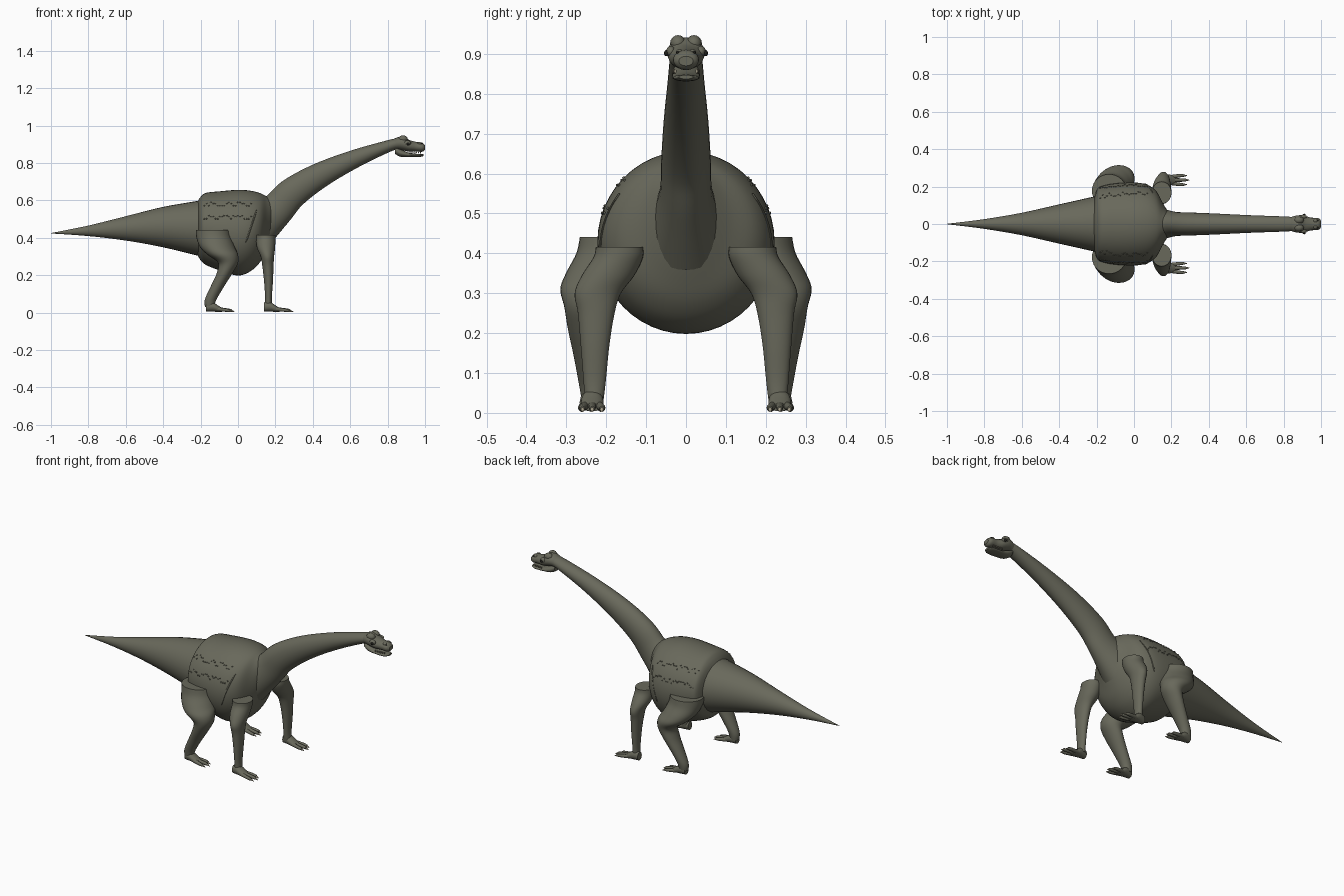
import bpy, bmesh, math, random
from mathutils import Vector

if "Cube" in bpy.data.objects:
    bpy.data.objects.remove(bpy.data.objects["Cube"])
random.seed(4)


def material(name, rgb):
    m = bpy.data.materials.new(name)
    m.use_nodes = True
    m.diffuse_color = (*rgb, 1)
    m.node_tree.nodes["Principled BSDF"].inputs["Base Color"].default_value = (*rgb, 1)
    return m


SKIN = material("olive skin", (0.14, 0.14, 0.105))
CLAW = material("pale claw", (0.42, 0.38, 0.28))
DARK = material("dark eye", (0.015, 0.015, 0.012))


def finish(bm, name, mat, angle=40):
    bmesh.ops.recalc_face_normals(bm, faces=bm.faces)
    mesh = bpy.data.meshes.new(name)
    bm.to_mesh(mesh)
    bm.free()
    mesh.materials.append(mat)
    ob = bpy.data.objects.new(name, mesh)
    bpy.context.collection.objects.link(ob)
    bpy.ops.object.select_all(action='DESELECT')
    ob.select_set(True)
    bpy.context.view_layer.objects.active = ob
    bpy.ops.object.shade_smooth_by_angle(angle=math.radians(angle))
    return ob


def smooth_rows(rows, steps):
    """Catmull-Rom interpolation of the section rows."""
    out = []
    for i in range(len(rows) - 1):
        a, b, c, d = (rows[min(max(i + k, 0), len(rows) - 1)] for k in (-1, 0, 1, 2))
        for s in range(steps):
            t = s / steps
            out.append([0.5 * (2 * q + (r - p) * t + (2 * p - 5 * q + 4 * r - w) * t * t
                               + (3 * q - p - 3 * r + w) * t ** 3)
                        for p, q, r, w in zip(a, b, c, d)])
    return out + [list(rows[-1])]


def loft(name, rows, up=None, mat=SKIN, sides=32, steps=5):
    """Skin elliptical sections (x, y, z, half width in y, half height along up)."""
    rows = smooth_rows(rows, steps)
    bm = bmesh.new()
    rings = []
    for i, (x, y, z, w, h) in enumerate(rows):
        if up:
            u = Vector(up)
        else:
            p, q = rows[max(i - 1, 0)], rows[min(i + 1, len(rows) - 1)]
            u = Vector((p[2] - q[2], 0, q[0] - p[0])).normalized()
        ring = []
        for k in range(sides):
            a = math.tau * k / sides
            co = Vector((x, y, z)) + Vector((0, w, 0)) * math.cos(a) + u * h * math.sin(a)
            ring.append(bm.verts.new(co))
        rings.append(ring)
    for r, s in zip(rings, rings[1:]):
        for k in range(sides):
            n = (k + 1) % sides
            bm.faces.new((r[k], r[n], s[n], s[k]))
    bm.faces.new(rings[0])
    bm.faces.new(rings[-1])
    return finish(bm, name, mat)


def balls(name, spots, mat):
    """Small ellipsoids, one per (centre, radii)."""
    bm = bmesh.new()
    for centre, radii in spots:
        made = bmesh.ops.create_uvsphere(bm, u_segments=12, v_segments=8, radius=1)["verts"]
        bmesh.ops.scale(bm, vec=radii, verts=made)
        bmesh.ops.translate(bm, vec=centre, verts=made)
    return finish(bm, name, mat, 60)


Z, X = (0, 0, 1), (1, 0, 0)

# Trunk, tail and neck
TRUNK = [(-.215, 0, .45, .13, .145), (-.198, 0, .449, .185, .172), (-.17, 0, .447, .203, .193),
         (-.1, 0, .437, .217, .211), (0, 0, .427, .222, .229), (.07, 0, .437, .21, .214),
         (.12, 0, .455, .175, .183), (.155, 0, .48, .11, .14), (.185, 0, .51, .062, .095)]
loft("body", TRUNK, Z, sides=48)
loft("tail", [(-.12, 0, .45, .17, .17), (-.2, 0, .45, .15, .15), (-.4, 0, .457, .105, .108),
              (-.6, 0, .45, .06, .065), (-.8, 0, .437, .026, .028), (-1, 0, .424, .001, .001)], Z)
loft("neck", [(.09, 0, .45, .1, .12), (.205, 0, .548, .067, .092), (.29, 0, .638, .062, .083),
              (.435, 0, .732, .056, .068), (.62, 0, .82, .047, .049), (.81, 0, .892, .04, .031),
              (.87, 0, .905, .035, .03)])

# Head, jaw and facial bumps
loft("head", [(.82, 0, .895, .03, .026), (.855, 0, .905, .042, .033), (.885, 0, .903, .047, .037),
              (.915, 0, .892, .043, .031), (.95, 0, .887, .033, .026), (.985, 0, .884, .031, .024),
              (1, 0, .882, .018, .012)], Z)
loft("lower_jaw", [(.84, 0, .868, .026, .02), (.87, 0, .853, .034, .02), (.92, 0, .842, .034, .011),
                   (.97, 0, .84, .032, .008), (.993, 0, .842, .018, .005)], Z)
face, eyes, teeth = [], [], []
for s in (-1, 1):
    face += [((.882, s * .02, .926), (.026, .02, .021)),
             ((.905, s * .038, .906), (.02, .012, .014)),
             ((.97, s * .016, .904), (.012, .009, .008))]
    eyes += [((.91, s * .049, .902), (.008, .006, .008)),
             ((.982, s * .02, .903), (.005, .004, .004))]
    teeth += [((.92 + .011 * i, s * (.032 - .001 * i), .856), (.003, .003, .006)) for i in range(6)]
balls("brow_and_nose_bumps", face, SKIN)
balls("eyes_and_nostrils", eyes, DARK)
balls("teeth", teeth, CLAW)


def foot(name, x, y, length):
    """Flat foot with three clawed toes pointing forward."""
    loft(name, [(x - .03, y, .03, .02, .024), (x, y, .032, .027, .027),
                (x + .03, y, .022, .028, .018), (x + .055, y, .014, .02, .01)], Z, sides=16)
    for i in (-1, 0, 1):
        tip = x + length - .012 * abs(i)
        side = y + i * .024
        loft(f"{name}_toe", [(x + .02, y + i * .015, .02, .011, .011), (tip - .035, side, .013, .009, .009),
                             (tip - .015, side, .01, .006, .007)], Z, sides=12, steps=3)
        loft(f"{name}_claw", [(tip - .022, side, .01, .005, .006), (tip - .008, side, .007, .004, .004),
                              (tip, side, .003, .0008, .0008)], Z, CLAW, 8, 2)


# Legs with flat tops, sections stacked in height
for s, side in ((1, "left"), (-1, "right")):
    front = [(.148, .167, .416, .059, .052), (.148, .17, .39, .062, .052), (.15, .195, .345, .066, .048),
             (.157, .221, .3, .058, .036), (.16, .225, .25, .046, .03), (.163, .228, .17, .036, .024),
             (.163, .229, .08, .028, .018), (.163, .23, .03, .023, .02)]
    rear = [(-.133, .178, .441, .088, .092), (-.128, .183, .4, .092, .094), (-.11, .207, .35, .094, .093),
            (-.082, .238, .31, .077, .082), (-.053, .243, .265, .062, .053), (-.072, .242, .21, .054, .042),
            (-.11, .24, .14, .041, .036), (-.146, .238, .07, .03, .031), (-.152, .237, .03, .024, .025)]
    for part, rows in (("front_leg", front), ("rear_leg", rear)):
        loft(f"{side}_{part}", [(x, s * y, z, w, h) for x, y, z, w, h in rows], X)
    foot(f"{side}_front_foot", .168, s * .235, .128)
    foot(f"{side}_rear_foot", -.14, s * .238, .122)


def flank(x, z):
    """Half width of the trunk at a given place."""
    rows = smooth_rows(TRUNK, 8)
    row = min(rows, key=lambda r: abs(r[0] - x))
    return row[3] * math.sqrt(max(0, 1 - ((z - row[2]) / row[4]) ** 2))


# Scale bumps in rows along the flanks, and a skin fold behind each shoulder
bumps = []
for s in (-1, 1):
    for height in (.58, .51):
        for i in range(22):
            x = -.18 + .25 * i / 21
            z = height + random.choice((-.009, .003, .009))
            bumps.append(((x, s * flank(x, z), z), (.0045, .003, .0035)))
    fold = []
    for i in range(9):
        x, z = .1 - .0075 * i, .55 - .0225 * i
        fold.append((x, s * flank(x, z), z, .003, .004 if 0 < i < 8 else .001))
    loft("shoulder_fold", fold, X, sides=8, steps=2)
balls("flank_scales", bumps, SKIN)
